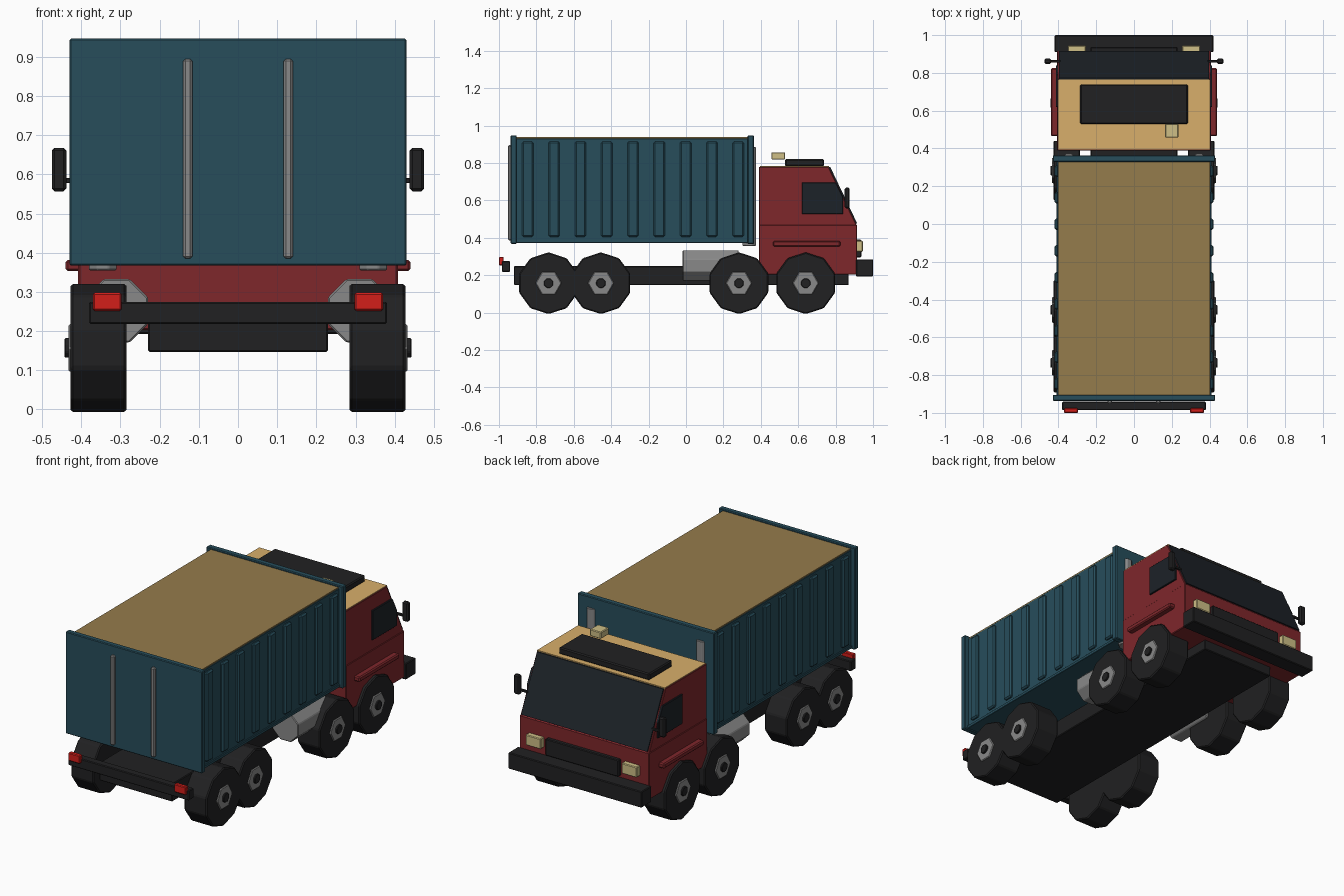
import bpy, bmesh, math
from mathutils import Matrix

if "Cube" in bpy.data.objects:
    bpy.data.objects.remove(bpy.data.objects["Cube"])

def mat(name, r, g, b):
    m = bpy.data.materials.new(name)
    m.diffuse_color = (r, g, b, 1)
    m.use_nodes = True
    m.node_tree.nodes["Principled BSDF"].inputs["Base Color"].default_value = m.diffuse_color
    return m

TEAL = mat("teal", 0.02, 0.075, 0.105)
RED = mat("dark_red", 0.21, 0.02, 0.024)
TAN = mat("tan", 0.69, 0.43, 0.145)
CARGO = mat("cargo_tan", 0.30, 0.20, 0.072)
BLACK = mat("black", 0.015, 0.015, 0.016)
GLASS = mat("glass", 0.012, 0.016, 0.021)
STEEL = mat("steel", 0.25, 0.25, 0.25)
LAMP = mat("lamp", 0.62, 0.52, 0.24)
TAIL = mat("tail_red", 0.65, 0.013, 0.01)

def finish(name, bm, material, bevel=0.0):
    bmesh.ops.recalc_face_normals(bm, faces=bm.faces[:])
    me = bpy.data.meshes.new(name)
    bm.to_mesh(me)
    bm.free()
    me.materials.append(material)
    ob = bpy.data.objects.new(name, me)
    bpy.context.collection.objects.link(ob)
    if bevel:
        mod = ob.modifiers.new("bevel", 'BEVEL')
        mod.width = bevel
        mod.segments = 1
    return ob

def box(name, x, y, z, material, bevel=0.004):
    """Box from (min, max) ranges."""
    bm = bmesh.new()
    bmesh.ops.create_cube(bm, size=1)
    for v in bm.verts:
        for i, r in enumerate((x, y, z)):
            v.co[i] = r[0] if v.co[i] < 0 else r[1]
    return finish(name, bm, material, bevel)

def pair(name, x, y, z, material, bevel=0.004):
    """Box on the +x side and its mirror."""
    box(name + "_right", x, y, z, material, bevel)
    box(name + "_left", (-x[1], -x[0]), y, z, material, bevel)

def prism(name, x, profile, material, bevel=0.0):
    """Extrude a (y, z) profile along x."""
    bm = bmesh.new()
    f = bm.faces.new([bm.verts.new((x[0], y, z)) for y, z in profile])
    new = bmesh.ops.extrude_face_region(bm, geom=[f])["geom"]
    bmesh.ops.translate(bm, vec=(x[1] - x[0], 0, 0),
                        verts=[g for g in new if isinstance(g, bmesh.types.BMVert)])
    return finish(name, bm, material, bevel)

def drum(name, centre, radius, depth, sides, axis, material, bevel=0.004, spin=0.0):
    """Flat-sided cylinder along an axis."""
    bm = bmesh.new()
    turn = {'X': Matrix.Rotation(math.pi / 2, 4, 'Y'),
            'Y': Matrix.Rotation(math.pi / 2, 4, 'X'),
            'Z': Matrix.Identity(4)}[axis]
    bmesh.ops.create_cone(bm, cap_ends=True, segments=sides, radius1=radius,
                          radius2=radius, depth=depth,
                          matrix=Matrix.Translation(centre) @ turn @ Matrix.Rotation(spin, 4, 'Z'))
    return finish(name, bm, material, bevel)

# Chassis and bumpers
box("chassis", (-0.23, 0.23), (-0.92, 0.87), (0.147, 0.248), BLACK)
box("rear_bumper", (-0.38, 0.38), (-0.985, -0.94), (0.218, 0.275), BLACK)
box("front_bumper", (-0.42, 0.42), (0.91, 1.0), (0.193, 0.285), BLACK)
pair("tail_light", (0.297, 0.37), (-1.0, -0.975), (0.252, 0.298), TAIL)

# Container
box("container_body", (-0.405, 0.405), (-0.92, 0.345), (0.372, 0.932), TEAL)
box("cargo_top", (-0.402, 0.402), (-0.91, 0.335), (0.92, 0.938), CARGO, 0)
for name, y in (("rear", (-0.937, -0.905)), ("front", (0.329, 0.363))):
    box("container_end_" + name, (-0.43, 0.43), y, (0.367, 0.947), TEAL)
pair("container_bottom_rail", (0.395, 0.411), (-0.91, 0.34), (0.372, 0.389), TEAL, 0.002)
for i in range(9):
    y = -0.846 + i * 0.1407
    pair(f"container_rib_{i + 1}", (0.395, 0.42), (y - 0.03, y + 0.03), (0.405, 0.915), TEAL, 0.008)

# Door bars at the rear and lift columns behind the cab
pair("door_bar", (0.116, 0.140), (-0.952, -0.93), (0.385, 0.895), STEEL, 0.006)
for side, s in (("right", 1), ("left", -1)):
    drum("lift_column_" + side, (s * 0.345, 0.338, 0.62), 0.038, 0.53, 8, 'Z', STEEL,
         0.003, math.pi / 8)

# Wheels and tanks
for side, s in (("right", 1), ("left", -1)):
    for i, y in enumerate((-0.735, -0.455, 0.283, 0.64)):
        tag = f"{side}_{i + 1}"
        drum("tyre_" + tag, (s * 0.356, y, 0.157), 0.165, 0.142, 10, 'X', BLACK, 0.006, math.pi / 2)
        drum("hub_" + tag, (s * 0.41, y, 0.157), 0.07, 0.046, 6, 'X', STEEL)
        drum("hub_cap_" + tag, (s * 0.42, y, 0.157), 0.027, 0.046, 8, 'X', BLACK, 0.003, math.pi / 8)
    drum("fuel_tank_" + side, (s * 0.31, 0.132, 0.252), 0.0875, 0.3, 8, 'Y', STEEL,
         0.004, math.pi / 8)

# Cab
box("cab_lower", (-0.408, 0.408), (0.39, 0.915), (0.203, 0.47), RED)
prism("cab_upper", (-0.405, 0.405),
      [(0.39, 0.465), (0.913, 0.465), (0.762, 0.779), (0.39, 0.779)], RED, 0.003)
box("cab_roof", (-0.402, 0.402), (0.395, 0.765), (0.772, 0.783), TAN, 0)
prism("windshield", (-0.397, 0.397),
      [(0.905, 0.475), (0.916, 0.475), (0.772, 0.777), (0.755, 0.777)], GLASS)
window = [(0.62, 0.527), (0.84, 0.527), (0.84, 0.617), (0.801, 0.695), (0.62, 0.695)]
prism("side_window_right", (0.4, 0.414), window, GLASS, 0.002)
prism("side_window_left", (-0.414, -0.4), window, GLASS, 0.002)
pair("side_trim", (0.4, 0.44), (0.465, 0.825), (0.353, 0.382), RED, 0.006)

# Grille, headlights, roof pieces
box("grille", (-0.23, 0.23), (0.905, 0.937), (0.295, 0.39), BLACK)
pair("headlight", (0.255, 0.35), (0.905, 0.945), (0.325, 0.385), LAMP)
box("roof_hatch", (-0.285, 0.285), (0.53, 0.738), (0.782, 0.82), BLACK, 0.006)
box("roof_lamp", (0.165, 0.235), (0.457, 0.53), (0.818, 0.857), LAMP)

# Mirrors
pair("mirror", (0.438, 0.475), (0.848, 0.875), (0.557, 0.668), BLACK, 0.007)
pair("mirror_arm", (0.39, 0.45), (0.855, 0.868), (0.578, 0.591), BLACK, 0.002)
